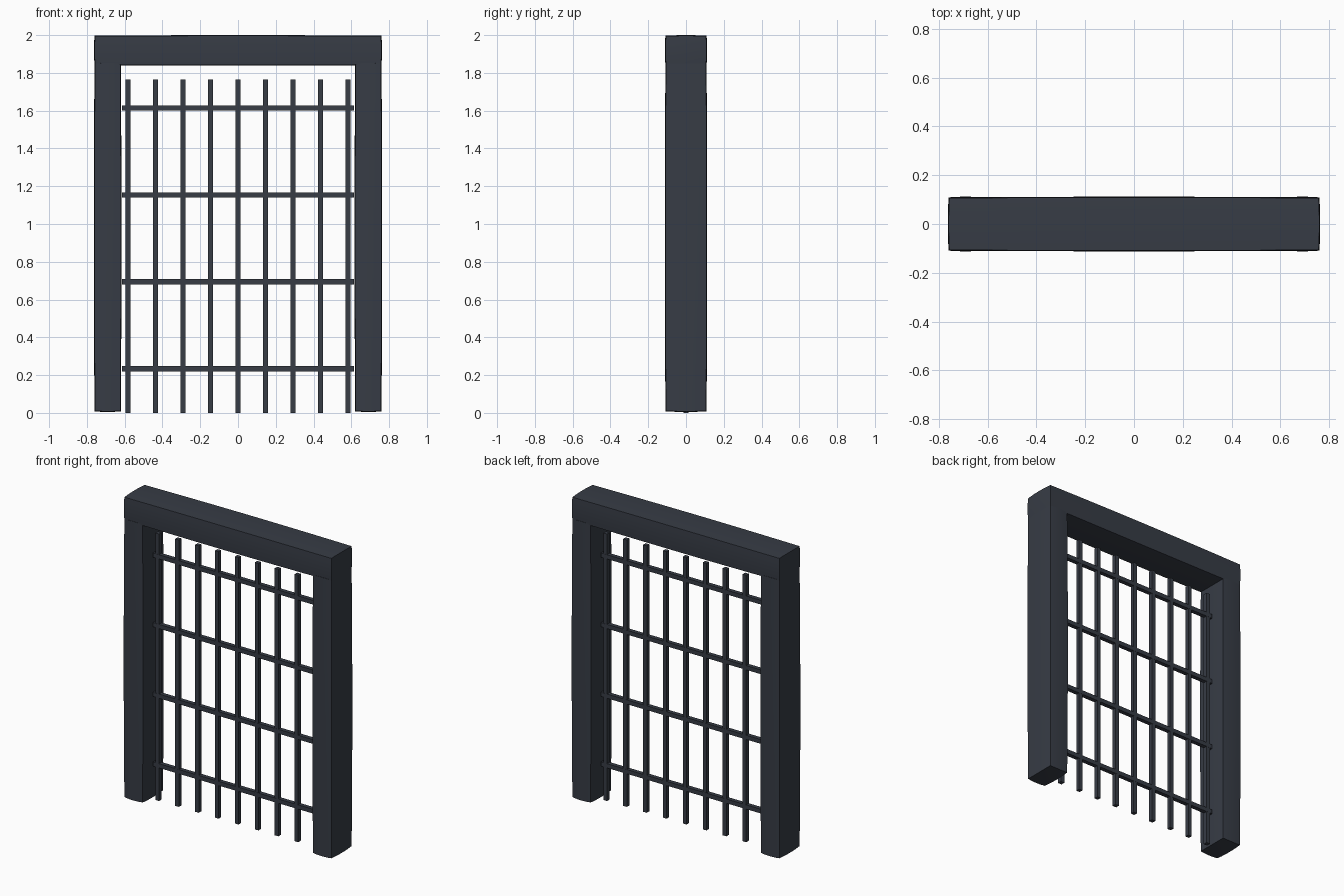
import bpy, bmesh, math

if "Cube" in bpy.data.objects:
    bpy.data.objects.remove(bpy.data.objects["Cube"])

steel = bpy.data.materials.new("dark blue grey steel")
steel.diffuse_color = (0.038, 0.045, 0.060, 1)
steel.use_nodes = True
steel.node_tree.nodes["Principled BSDF"].inputs["Base Color"].default_value = steel.diffuse_color


def slab(name, centre, size, bulge=0.0, cuts=0):
    """Box whose faces swell by a small amount towards their middles."""
    bm = bmesh.new()
    bmesh.ops.create_cube(bm, size=2)
    if cuts:
        bmesh.ops.subdivide_edges(bm, edges=bm.edges[:], cuts=cuts, use_grid_fill=True)
    hx, hy, hz = (s / 2 for s in size)
    for v in bm.verts:
        u, w, t = v.co
        v.co = (u * (hx - bulge * (w * w + t * t) / 2),
                w * (hy - bulge * (u * u + t * t) / 2),
                t * (hz - bulge * (u * u + w * w) / 2))
    bmesh.ops.recalc_face_normals(bm, faces=bm.faces[:])
    mesh = bpy.data.meshes.new(name)
    bm.to_mesh(mesh)
    bm.free()
    mesh.materials.append(steel)
    ob = bpy.data.objects.new(name, mesh)
    ob.location = centre
    bpy.context.collection.objects.link(ob)
    if cuts:
        bpy.context.view_layer.objects.active = ob
        ob.select_set(True)
        bpy.ops.object.shade_smooth_by_angle(angle=math.radians(30))
        ob.select_set(False)
    return ob


# Frame: two posts and a lintel, faces slightly swollen
for side, x in (("left", -0.69), ("right", 0.69)):
    slab(side + "_post", (x, 0, 0.93), (0.146, 0.224, 1.85), 0.006, 5)
slab("lintel", (0, 0, 1.919), (1.525, 0.224, 0.162), 0.006, 5)

# Upright bars
for i in range(9):
    slab(f"upright_bar_{i + 1}", ((i - 4) * 0.1455, 0, 0.8825), (0.027, 0.027, 1.765))

# Cross bars
for i in range(4):
    slab(f"cross_bar_{i + 1}", (0, 0, 0.233 + i * 0.4605), (1.226, 0.028, 0.028))
